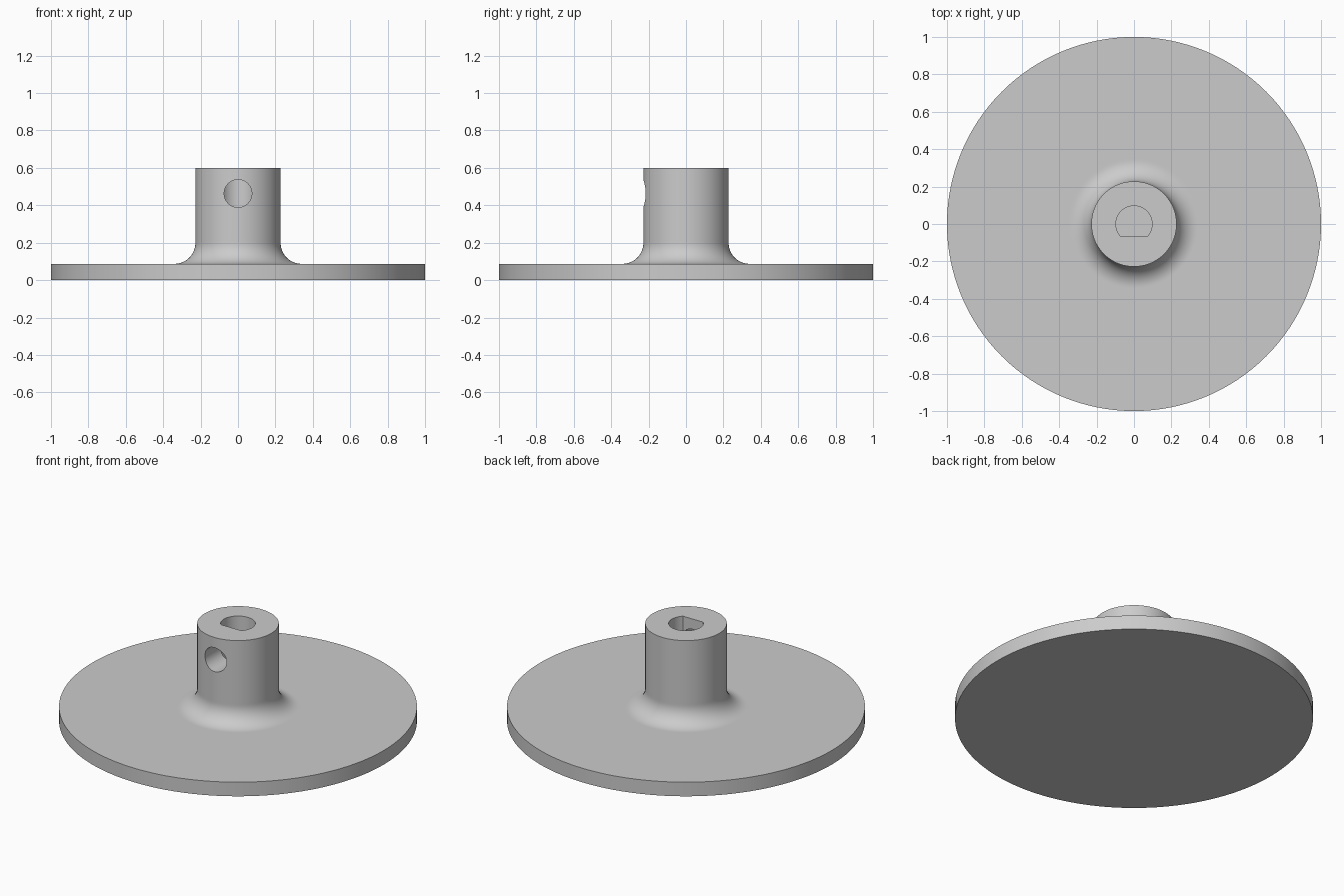
import bpy, bmesh, math
from mathutils import Vector, Matrix

default = bpy.data.objects.get("Cube")
if default:
    bpy.data.objects.remove(default, do_unlink=True)

SEG = 128
PLATE_R, PLATE_H = 1.0, 0.087
HUB_R, HUB_H, FILLET = 0.228, 0.6, 0.112
BORE_R, BORE_FLAT, BORE_FLOOR = 0.097, -0.068, 0.087
SCREW_R, SCREW_Z = 0.074, 0.463

grey = bpy.data.materials.new("plain grey")
grey.use_nodes = True
colour = (0.6, 0.6, 0.6, 1)
grey.diffuse_color = colour
grey.node_tree.nodes["Principled BSDF"].inputs["Base Color"].default_value = colour


def make_object(name, bm):
    bmesh.ops.recalc_face_normals(bm, faces=bm.faces)
    mesh = bpy.data.meshes.new(name)
    bm.to_mesh(mesh)
    bm.free()
    mesh.materials.append(grey)
    obj = bpy.data.objects.new(name, mesh)
    bpy.context.collection.objects.link(obj)
    return obj


def lathe(name, profile):
    """Closed solid from (radius, height) points, with flat end caps."""
    bm = bmesh.new()
    rings = []
    for r, z in profile:
        rings.append([bm.verts.new((r * math.cos(a), r * math.sin(a), z))
                      for a in (2 * math.pi * i / SEG for i in range(SEG))])
    for low, high in zip(rings, rings[1:]):
        for i in range(SEG):
            j = (i + 1) % SEG
            bm.faces.new((low[i], low[j], high[j], high[i]))
    bm.faces.new(rings[0])
    bm.faces.new(rings[-1])
    return make_object(name, bm)


def prism(name, outline, z0, z1):
    """Upright prism from a flat outline."""
    bm = bmesh.new()
    face = bm.faces.new([bm.verts.new((x, y, z0)) for x, y in outline])
    ext = bmesh.ops.extrude_face_region(bm, geom=[face], use_keep_orig=True)
    moved = [v for v in ext["geom"] if isinstance(v, bmesh.types.BMVert)]
    bmesh.ops.translate(bm, verts=moved, vec=Vector((0, 0, z1 - z0)))
    return make_object(name, bm)


def cut(target, cutter):
    cutter.hide_render = True
    mod = target.modifiers.new(cutter.name, "BOOLEAN")
    mod.operation, mod.solver, mod.object = "DIFFERENCE", "EXACT", cutter
    bpy.context.view_layer.update()
    bpy.context.view_layer.objects.active = target
    bpy.ops.object.modifier_apply(modifier=mod.name)
    bpy.data.objects.remove(cutter, do_unlink=True)


# Round plate and hub in one turned profile, with a concave fillet between them
profile = [(PLATE_R, 0), (PLATE_R, PLATE_H), (HUB_R + FILLET + 0.01, PLATE_H)]
for i in range(17):
    a = math.pi / 2 * i / 16
    profile.append((HUB_R + FILLET * (1 - math.sin(a)),
                    PLATE_H + FILLET * (1 - math.cos(a))))
profile += [(HUB_R, PLATE_H + FILLET + 0.01), (HUB_R, HUB_H)]
flange = lathe("flanged_hub", profile)

# D-shaped shaft bore, flat towards the front
start = math.asin(BORE_FLAT / BORE_R)
sweep = math.pi - 2 * start
outline = [(BORE_R * math.cos(start + sweep * i / 64),
            BORE_R * math.sin(start + sweep * i / 64)) for i in range(65)]
cut(flange, prism("bore_cutter", outline, BORE_FLOOR, HUB_H + 0.1))

# Set screw hole from the front wall into the bore
circle = [(SCREW_R * math.cos(2 * math.pi * i / 64),
           SCREW_R * math.sin(2 * math.pi * i / 64)) for i in range(64)]
screw = prism("screw_hole_cutter", circle, 0.0, 0.4)
screw.data.transform(Matrix.Translation((0, 0, SCREW_Z)) @ Matrix.Rotation(math.pi / 2, 4, "X"))
cut(flange, screw)

# Smooth round walls, crisp rims
bpy.ops.object.select_all(action="DESELECT")
flange.select_set(True)
bpy.context.view_layer.objects.active = flange
bpy.ops.object.shade_smooth_by_angle(angle=math.radians(30))
